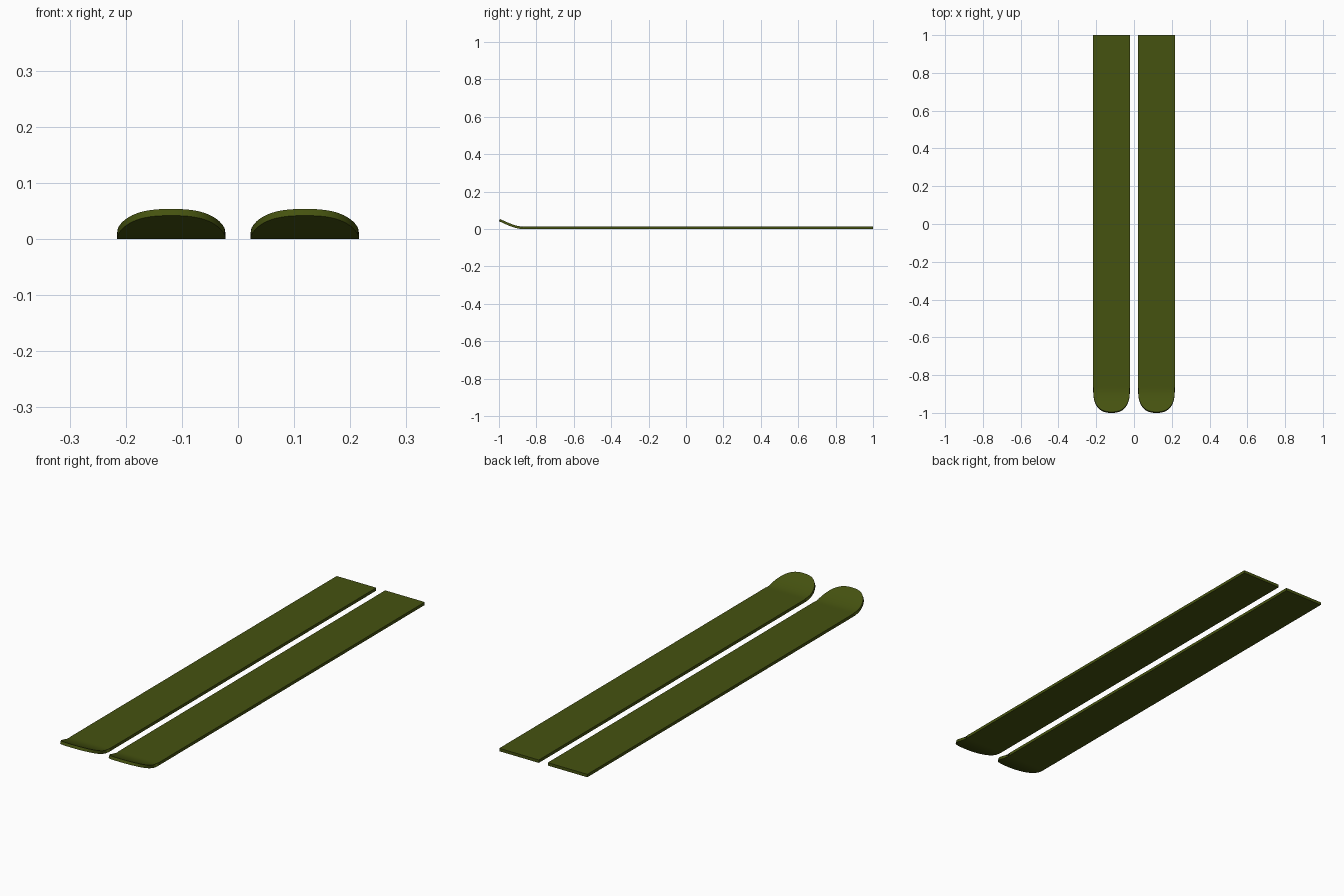
import bpy, math

if "Cube" in bpy.data.objects:
    bpy.data.objects.remove(bpy.data.objects["Cube"])

HALF_W, CENTRE_X, THICK = 0.097, 0.119, 0.013
COLS, TIP_ROWS = 32, 14

mat = bpy.data.materials.new("olive")
mat.diffuse_color = (0.06, 0.085, 0.005, 1)
mat.use_nodes = True
mat.node_tree.nodes["Principled BSDF"].inputs["Base Color"].default_value = mat.diffuse_color


def rise(y):
    # upward curl of the tip
    t = max(0.0, (-0.87 - y) / 0.13)
    return 0.042 * (1.6 * t**2 - 0.6 * t**3)


def make_ski(name, cx):
    verts, faces = [], []
    us = [-math.cos(math.pi * i / COLS) for i in range(COLS + 1)]
    # sole surface: straight body rows, then rows fanning to the rounded tip
    for y in (1.0, 0.5, 0.0, -0.5):
        verts += [(cx + HALF_W * u, y, 0) for u in us]
    for r in range(TIP_ROWS + 1):
        for u in us:
            end = -0.88 - 0.12 * max(0.0, 1 - abs(u)**2.5)**0.4
            y = -0.86 + (end + 0.86) * r / TIP_ROWS
            verts.append((cx + HALF_W * u, y, rise(y)))
    n = COLS + 1
    for r in range(len(verts) // n - 1):
        for c in range(COLS):
            a = r * n + c
            faces.append((a, a + n, a + n + 1, a + 1))
    mesh = bpy.data.meshes.new(name)
    mesh.from_pydata(verts, [], faces)
    mesh.materials.append(mat)
    ob = bpy.data.objects.new(name, mesh)
    bpy.context.collection.objects.link(ob)
    bpy.ops.object.select_all(action='DESELECT')
    ob.select_set(True)
    bpy.context.view_layer.objects.active = ob

    # thicken upward from the sole
    m = ob.modifiers.new("thickness", 'SOLIDIFY')
    m.thickness, m.offset = THICK, 1
    bpy.ops.object.modifier_apply(modifier=m.name)
    bpy.ops.object.shade_smooth_by_angle(angle=math.radians(35))


for side, sx in (("left", -1), ("right", 1)):
    make_ski(side + "_ski", sx * CENTRE_X)
